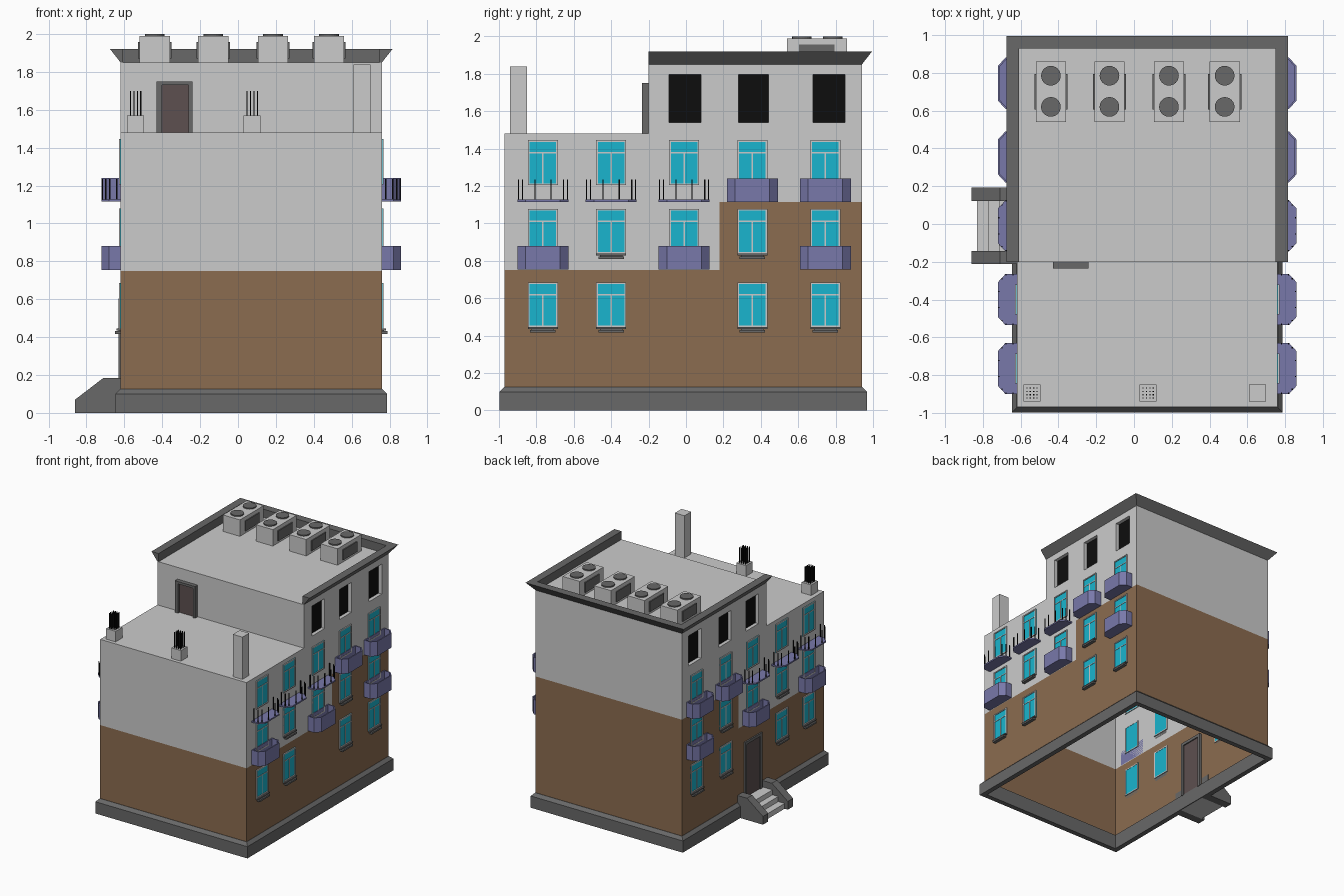
import bpy, bmesh, math
from mathutils import Vector

if "Cube" in bpy.data.objects:
    bpy.data.objects.remove(bpy.data.objects["Cube"])

CX, HW = 0.07, 0.69            # wall centre line and half width
Y0, YM, Y1 = -0.97, -0.20, 0.94
Z0, ZT, ZR = 0.10, 1.48, 1.85  # wall foot, terrace, upper roof


def material(name, r, g, b):
    m = bpy.data.materials.new(name)
    m.diffuse_color = (r, g, b, 1)
    m.use_nodes = True
    m.node_tree.nodes["Principled BSDF"].inputs["Base Color"].default_value = m.diffuse_color
    return m


BROWN = material("brown_wall", 0.26, 0.15, 0.08)
BLACK = material("black_opening", 0.004, 0.004, 0.004)
CYAN = material("cyan_glass", 0.01, 0.46, 0.62)
LILAC = material("lilac_balcony", 0.19, 0.19, 0.40)
DARK = material("dark_grey", 0.14, 0.14, 0.14)
DOOR = material("door_brown", 0.11, 0.08, 0.08)


def finish(name, bm, *mats, recalc=True):
    if recalc:
        bmesh.ops.recalc_face_normals(bm, faces=bm.faces)
    me = bpy.data.meshes.new(name)
    bm.to_mesh(me)
    bm.free()
    for m in mats:
        me.materials.append(m)
    ob = bpy.data.objects.new(name, me)
    bpy.context.collection.objects.link(ob)
    return ob


def boxes(name, items, mat=None):
    """One object made of boxes (x0, x1, y0, y1, z0, z1)."""
    bm = bmesh.new()
    for x0, x1, y0, y1, z0, z1 in items:
        vs = bmesh.ops.create_cube(bm, size=1)["verts"]
        for v in vs:
            v.co = (x1 if v.co.x > 0 else x0, y1 if v.co.y > 0 else y0, z1 if v.co.z > 0 else z0)
    return finish(name, bm, mat)


def wall_boxes(name, s, items, mat=None):
    """Boxes on a side wall: (out0, out1, y0, y1, z0, z1), s = side."""
    out = []
    for d0, d1, *rest in items:
        xs = sorted((CX + s * (HW + d0), CX + s * (HW + d1)))
        out.append((*xs, *rest))
    return boxes(name, out, mat)


def prism(name, pts, lo, hi, axis="z", mat=None, hollow=0):
    """Extrude an outline along z or y; hollow leaves an open-topped tub."""
    bm = bmesh.new()
    place = (lambda p, h: (p[0], p[1], h)) if axis == "z" else (lambda p, h: (p[0], h, p[1]))
    a = [bm.verts.new(place(p, lo)) for p in pts]
    b = [bm.verts.new(place(p, hi)) for p in pts]
    bm.faces.new(a)
    top = bm.faces.new(b)
    for i in range(len(pts)):
        j = (i + 1) % len(pts)
        bm.faces.new((a[i], a[j], b[j], b[i]))
    bmesh.ops.recalc_face_normals(bm, faces=bm.faces)
    if hollow:
        bmesh.ops.inset_region(bm, faces=[top], thickness=hollow)
        new = bmesh.ops.extrude_discrete_faces(bm, faces=[top])["faces"][0]
        bmesh.ops.translate(bm, vec=(0, 0, lo - hi + hollow), verts=new.verts)
    return finish(name, bm, mat, recalc=not hollow)


def sweep(name, path, profile, closed, mat=None):
    """Mitred moulding: path of (x, y, sx, sy), profile of (out, z)."""
    bm = bmesh.new()
    rings = [[bm.verts.new((x + sx * o, y + sy * o, z)) for o, z in profile] for x, y, sx, sy in path]
    n, k = len(path), len(profile)
    for i in range(n if closed else n - 1):
        a, b = rings[i], rings[(i + 1) % n]
        for j in range(k):
            bm.faces.new((a[j], a[(j + 1) % k], b[(j + 1) % k], b[j]))
    if not closed:
        bm.faces.new(rings[0])
        bm.faces.new(rings[-1])
    return finish(name, bm, mat)


# Stepped shell of the house, open underneath, with recessed black openings
bm = bmesh.new()


def quad(pts, outward, mat=0):
    f = bm.faces.new([bm.verts.new(p) for p in pts])
    f.normal_update()
    if f.normal.dot(Vector(outward)) < 0:
        f.normal_flip()
    f.material_index = mat


XL, XR = CX - HW, CX + HW
holes = [(-0.09, 0.08), (0.28, 0.44), (0.68, 0.85)]
ys = sorted([Y0, YM, 0.18, Y1] + [y for h in holes for y in h])
zs = [Z0, 0.75, 1.115, ZT, 1.54, 1.795, ZR]
for s in (-1, 1):
    x, xi = CX + s * HW, CX + s * (HW - 0.03)
    for a, b in zip(ys, ys[1:]):
        for c, d in zip(zs, zs[1:]):
            if b <= YM and c >= ZT:
                continue
            cell = [(a, c), (b, c), (b, d), (a, d)]
            if (a, b) in holes and c == 1.54:
                quad([(xi, *p) for p in cell], (s, 0, 0), 2)
                mid = Vector((x, (a + b) / 2, (c + d) / 2))
                for p, q in zip(cell, cell[1:] + cell[:1]):
                    edge = Vector((x, (p[0] + q[0]) / 2, (p[1] + q[1]) / 2))
                    quad([(x, *p), (x, *q), (xi, *q), (xi, *p)], mid - edge)
            else:
                brown = d <= (1.115 if a >= 0.18 else 0.75)
                quad([(x, *p) for p in cell], (s, 0, 0), int(brown))
for y, n, c, d, m in ((Y0, -1, Z0, 0.75, 1), (Y0, -1, 0.75, ZT, 0), (YM, -1, ZT, ZR, 0),
                      (Y1, 1, Z0, 1.115, 1), (Y1, 1, 1.115, ZR, 0)):
    quad([(XL, y, c), (XR, y, c), (XR, y, d), (XL, y, d)], (0, n, 0), m)
for a, b, z in ((Y0, YM, ZT), (YM, Y1, ZR)):
    quad([(XL, a, z), (XR, a, z), (XR, b, z), (XL, b, z)], (0, 0, 1))
finish("house_walls", bm, None, BROWN, BLACK, recalc=False)

# Plinth ring and roof cornice
sweep("plinth", [(XL, Y0, -1, -1), (XR, Y0, 1, -1), (XR, Y1, 1, 1), (XL, Y1, -1, 1)],
      [(-0.015, 0), (0.027, 0), (0.027, 0.10), (0.002, 0.125), (-0.015, 0.125)], True, DARK)
sweep("cornice", [(XL, YM, -1, 0), (XL, Y1, -1, 1), (XR, Y1, 1, 1), (XR, YM, 1, 0)],
      [(0, 1.85), (0.055, 1.92), (-0.012, 1.92), (-0.012, 1.85)], False, DARK)

# Windows, sills and balconies on both sides
cols = [-0.765, -0.40, -0.01, 0.355, 0.745]
tubs = {(1, 0), (1, 2), (1, 4), (2, 3), (2, 4)}
rails = {(2, 0), (2, 1), (2, 2)}
for s in (-1, 1):
    side = "left" if s < 0 else "right"
    for row, zb in enumerate((0.445, 0.838, 1.205)):
        for col, yc in enumerate(cols):
            if row == 0 and col == 2:
                continue
            tag = f"{side}_{row}_{col}"
            a, b, zt, f = yc - 0.08, yc + 0.08, zb + 0.24, 0.009
            wall_boxes("window_glass_" + tag, s, [(-0.004, 0.003, a, b, zb, zt)], CYAN)
            wall_boxes("window_frame_" + tag, s, [
                (-0.006, 0.009, a, a + f, zb, zt), (-0.006, 0.009, b - f, b, zb, zt),
                (-0.006, 0.009, a + f, b - f, zb, zb + f), (-0.006, 0.009, a + f, b - f, zt - f, zt),
                (0, 0.006, a + f, b - f, zt - 0.07, zt - 0.063),
                (0, 0.006, yc - 0.004, yc + 0.004, zb + f, zt - 0.07)])
            zf = 0.755 if row == 1 else 1.115
            # chamfered balcony outline
            outline = [(CX + s * (HW + d), yc + 0.136 * t) for d, t in
                       ((0, -1), (0.06, -1), (0.1, -0.68), (0.1, 0.68), (0.06, 1), (0, 1))]
            if (row, col) in tubs:
                prism("balcony_" + tag, outline, zf, zf + 0.125, mat=LILAC, hollow=0.01)
            elif (row, col) in rails:
                prism("balcony_slab_" + tag, outline, zf, zf + 0.012, mat=LILAC)
                posts = [(d, yc + t * e) for e in (-1, 1) for d, t in
                         ((0.02, 0.131), (0.057, 0.131), (0.078, 0.11), (0.095, 0.043))]
                wall_boxes("balcony_posts_" + tag, s, [
                    (d - 0.003, d + 0.003, y - 0.003, y + 0.003, zf + 0.01, zf + 0.12)
                    for d, y in posts], BLACK)
            else:
                wall_boxes("window_sill_" + tag, s, [
                    (0, 0.02, a, b, zb - 0.010, zb), (0, 0.028, yc - 0.068, yc + 0.068, zb - 0.028, zb - 0.014),
                    (0, 0.01, yc - 0.06, yc + 0.06, zb - 0.016, zb - 0.008)], DARK)

# Entrance door with frame on the left side
wall_boxes("entrance_door", -1, [(-0.01, 0.003, -0.105, 0.085, 0.12, 0.58)], DOOR)
wall_boxes("entrance_door_frame", -1, [
    (-0.02, 0.012, -0.125, -0.10, 0.12, 0.605), (-0.02, 0.012, 0.08, 0.105, 0.12, 0.605),
    (-0.02, 0.012, -0.10, 0.08, 0.58, 0.605)], DARK)

# Entrance steps between sloped cheek walls
for name, a, b in (("front", -0.213, -0.142), ("back", 0.122, 0.193)):
    prism(f"step_cheek_{name}", [(-0.86, 0), (-0.86, 0.07), (-0.71, 0.185), (-0.615, 0.185), (-0.615, 0)],
          a, b, "y", DARK)
prism("entrance_steps", [(-0.83, 0), (-0.83, 0.045), (-0.77, 0.045), (-0.77, 0.088), (-0.715, 0.088),
                         (-0.715, 0.13), (-0.615, 0.13), (-0.615, 0)], -0.142, 0.122, "y")

# Terrace door
boxes("terrace_door", [(-0.40, -0.26, -0.215, -0.19, ZT, 1.73)], DOOR)
boxes("terrace_door_frame", [(-0.43, -0.40, -0.235, -0.19, ZT, 1.75), (-0.26, -0.24, -0.235, -0.19, ZT, 1.75),
                             (-0.40, -0.26, -0.235, -0.19, 1.73, 1.75)], DARK)

# Chimney and two vent blocks with clusters of thin pipes
boxes("chimney", [(0.61, 0.70, -0.94, -0.85, ZT, 1.84)])
for i, x in enumerate((-0.54, 0.075)):
    boxes(f"vent_block_{i}", [(x - 0.045, x + 0.045, -0.94, -0.85, ZT, 1.57)])
    grid = [(-0.027 + 0.018 * j) for j in range(4)]
    boxes(f"vent_pipes_{i}", [(x + u - 0.003, x + u + 0.003, -0.898 + v, -0.892 + v, 1.57, 1.70)
                              for u in grid for v in grid], BLACK)

# Rooftop cooling units with two round fans each
for i, x in enumerate((-0.44, -0.13, 0.185, 0.48)):
    boxes(f"cooling_unit_{i}", [(x - 0.08, x + 0.08, 0.54, 0.86, ZR, 1.99)])
    boxes(f"cooling_unit_grilles_{i}", [(x - 0.088, x + 0.088, 0.605, 0.795, 1.87, 1.957)], DARK)
    bm = bmesh.new()
    for y in (0.62, 0.785):
        vs = bmesh.ops.create_cone(bm, cap_ends=True, segments=24, radius1=0.052, radius2=0.052, depth=0.02)["verts"]
        bmesh.ops.translate(bm, vec=(x, y, 1.99), verts=vs)
    finish(f"cooling_fans_{i}", bm, DARK)
